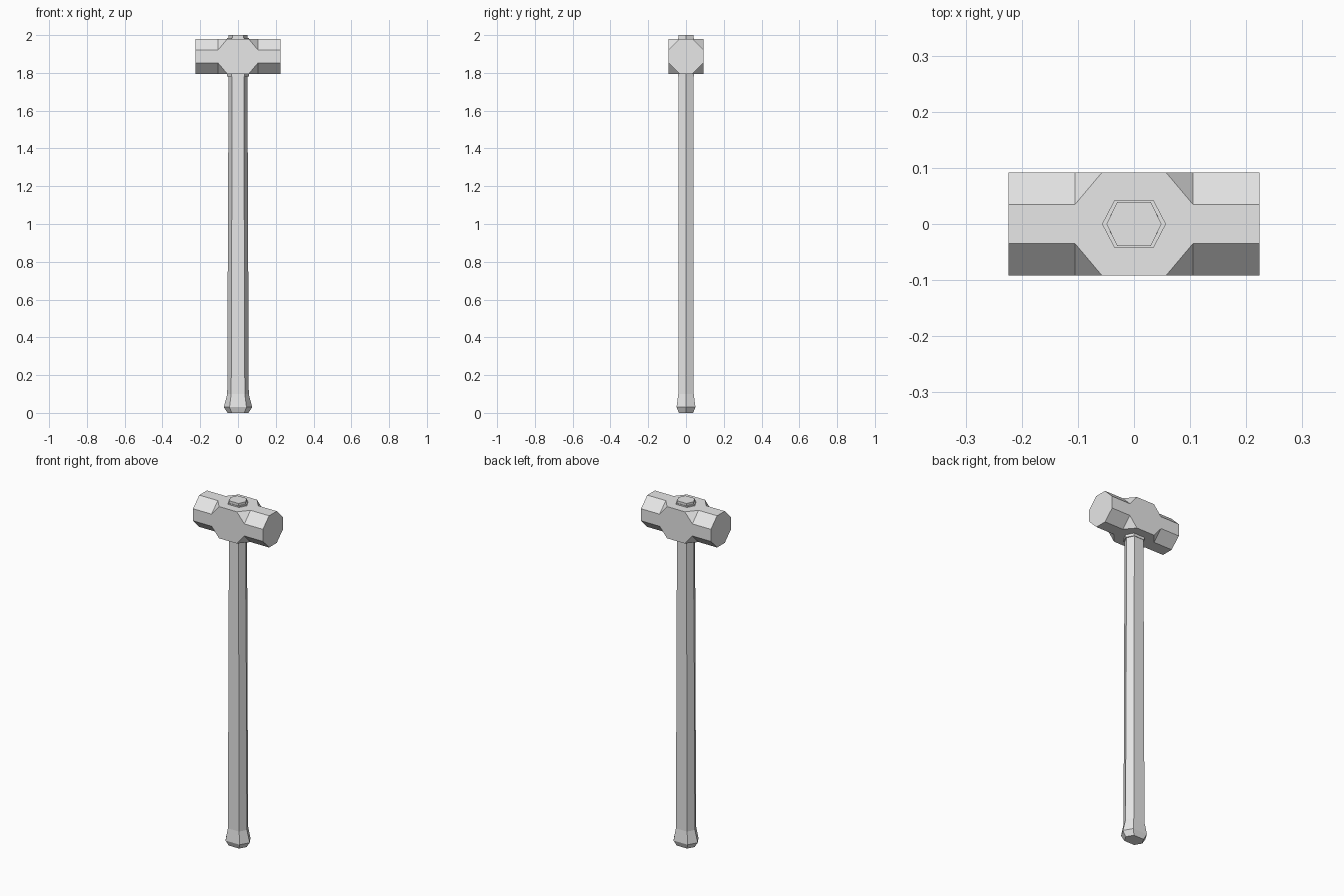
import bpy, bmesh

if "Cube" in bpy.data.objects:
    bpy.data.objects.remove(bpy.data.objects["Cube"])

grey = bpy.data.materials.new("plain grey")
grey.diffuse_color = (0.8, 0.8, 0.8, 1)
grey.use_nodes = True
grey.node_tree.nodes["Principled BSDF"].inputs["Base Color"].default_value = grey.diffuse_color


def finish(name, bm):
    bmesh.ops.remove_doubles(bm, verts=bm.verts, dist=1e-5)
    bmesh.ops.recalc_face_normals(bm, faces=bm.faces)
    mesh = bpy.data.meshes.new(name)
    bm.to_mesh(mesh)
    bm.free()
    mesh.materials.append(grey)
    obj = bpy.data.objects.new(name, mesh)
    bpy.context.collection.objects.link(obj)
    return obj


def hex_loft(name, sections):
    """Six-sided shaft; each section is (z, point half-width, flat half-width, half-depth)."""
    bm = bmesh.new()
    rings = []
    for z, p, f, d in sections:
        outline = [(p, 0), (f, d), (-f, d), (-p, 0), (-f, -d), (f, -d)]
        rings.append([bm.verts.new((x, y, z)) for x, y in outline])
    for a, b in zip(rings, rings[1:]):
        for i in range(6):
            j = (i + 1) % 6
            bm.faces.new((a[i], a[j], b[j], b[i]))
    bm.faces.new(rings[0][::-1])
    bm.faces.new(rings[-1])
    return finish(name, bm)


# Hammer head: square block whose long edges are chamfered toward both ends
L, H, C = 0.224, 0.092, 0.035     # half length, half thickness, half flat width
X0, X1 = 0.057, 0.105             # start and end of the chamfer run-out
bm = bmesh.new()


def face(points, turn):
    for _ in range(turn):         # quarter turns about the long axis
        points = [(x, -z, y) for x, y, z in points]
    bm.faces.new([bm.verts.new(p) for p in points])


half = [(L, C), (X1, C), (X0, H), (-X0, H), (-X1, C), (-L, C)]
for turn in range(4):
    # main side
    face([(x, y, H) for x, y in half] + [(-x, -y, H) for x, y in half], turn)
    for s in (1, -1):
        # chamfer and its triangular run-out
        face([(s * L, C, H), (s * X1, C, H), (s * X1, H, C), (s * L, H, C)], turn)
        face([(s * X1, C, H), (s * X0, H, H), (s * X1, H, C)], turn)
# octagonal striking faces
for s in (1, -1):
    face([(s * L, y, z) for y, z in ((C, H), (H, C), (H, -C), (C, -H),
                                    (-C, -H), (-H, -C), (-H, C), (-C, H))], 0)
head = finish("hammer_head", bm)
head.location.z = 1.887

# Handle with flared butt, running through the head
hex_loft("handle", [
    (0.0, 0.055, 0.033, 0.038),
    (0.03, 0.075, 0.045, 0.05),
    (0.10, 0.057, 0.036, 0.041),
    (2.0, 0.049, 0.03, 0.039),
])

# Collar around the handle at the eye of the head
hex_loft("eye_collar", [
    (1.78, 0.057, 0.035, 0.042),
    (1.986, 0.057, 0.035, 0.042),
])
